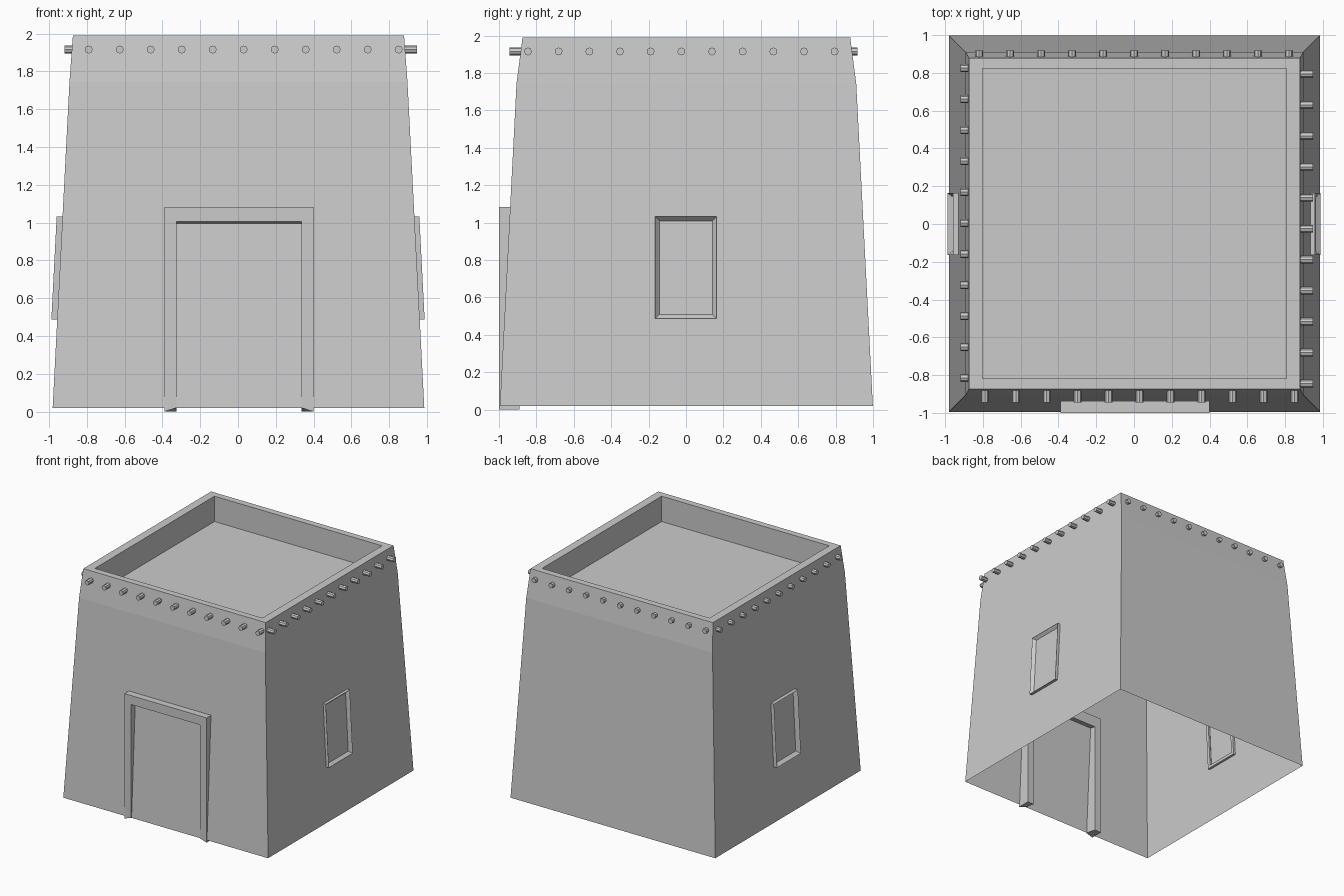
import bpy, bmesh, math
from mathutils import Matrix, Vector

if "Cube" in bpy.data.objects:
    bpy.data.objects.remove(bpy.data.objects["Cube"])


def finish(bm, name):
    bmesh.ops.recalc_face_normals(bm, faces=bm.faces)
    me = bpy.data.meshes.new(name)
    bm.to_mesh(me)
    bm.free()
    ob = bpy.data.objects.new(name, me)
    bpy.context.collection.objects.link(ob)
    return ob


def loft(bm, loops, closed=True):
    """Join consecutive vertex loops with quads and return the vertex loops."""
    rings = [[bm.verts.new(p) for p in loop] for loop in loops]
    for a, b in zip(rings, rings[1:]):
        n = len(a)
        for i in range(n if closed else n - 1):
            j = (i + 1) % n
            bm.faces.new((a[i], a[j], b[j], b[i]))
    return rings


# Tapered wall shell, open below, with parapet and sunken roof
CX, CY = 0.0025, 0.002


def square(hx, hy, z):
    return [(CX + sx * hx, CY + sy * hy, z)
            for sx, sy in ((-1, -1), (1, -1), (1, 1), (-1, 1))]


bm = bmesh.new()
rings = loft(bm, [square(0.983, 0.997, 0.02), square(0.894, 0.908, 1.745),
                  square(0.876, 0.876, 1.99), square(0.804, 0.82, 1.99),
                  square(0.804, 0.82, 1.77)])
bm.faces.new(rings[-1])
finish(bm, "adobe_walls")


# Door surround: U profile, inner edge of the front raised a little
def arch(x0, x1, z0, z1, y):
    return [(x0, y, z0), (x0, y, z1), (x1, y, z1), (x1, y, z0)]


bm = bmesh.new()
loops = [arch(-0.39, 0.399, 0.0, 1.083, -0.89),
         arch(-0.39, 0.399, 0.0, 1.083, -1.0),
         arch(-0.325, 0.335, 0.02, 1.005, -1.0),
         arch(-0.325, 0.335, 0.0, 0.985, -0.89)]
rings = loft(bm, loops + [], closed=False)
for i in range(3):
    bm.faces.new((rings[3][i], rings[3][i + 1], rings[0][i + 1], rings[0][i]))
for k in (0, 3):
    bm.faces.new([r[k] for r in rings])
finish(bm, "door_frame")


# Window frames: sharp outer edge, sides funnel in to the sloping wall
def window(name, side, proud):
    def rect(y0, y1, z0, z1, off):
        pts = []
        for y, z in ((y0, z0), (y1, z0), (y1, z1), (y0, z1)):
            wall = 0.983 - (z - 0.02) * 0.089 / 1.725
            pts.append((CX + side * (wall + off), y, z))
        return pts
    outer = (-0.165, 0.163, 0.488, 1.032)
    inner = (-0.137, 0.136, 0.513, 1.005)
    bm = bmesh.new()
    back = rect(*outer, -0.02)
    loft(bm, [back, rect(*outer, proud), rect(*inner, -0.005),
              rect(*inner, -0.02), back])
    bmesh.ops.remove_doubles(bm, verts=bm.verts, dist=1e-5)
    finish(bm, name)


window("window_frame_right", 1, 0.026)
window("window_frame_left", -1, 0.031)


# Rows of roof beam ends poking through the parapet
def beams(name, direction, start, tip):
    d = Vector(direction)
    along = Vector((abs(d.y), abs(d.x), 0))
    root = 0.85
    rot = d.to_track_quat('Z', 'Y').to_matrix().to_4x4()
    bm = bmesh.new()
    for i in range(11):
        p = d * (root + tip) / 2 + along * (start + 0.164 * i)
        p.z = 1.915
        bmesh.ops.create_cone(bm, cap_ends=True, segments=8, radius1=0.021,
                              radius2=0.021, depth=tip - root,
                              matrix=Matrix.Translation(p) @ rot)
    finish(bm, name)


beams("roof_beams_front", (0, -1, 0), -0.79, 0.945)
beams("roof_beams_back", (0, 1, 0), -0.82, 0.918)
beams("roof_beams_right", (1, 0, 0), -0.845, 0.947)
beams("roof_beams_left", (-1, 0, 0), -0.815, 0.918)
